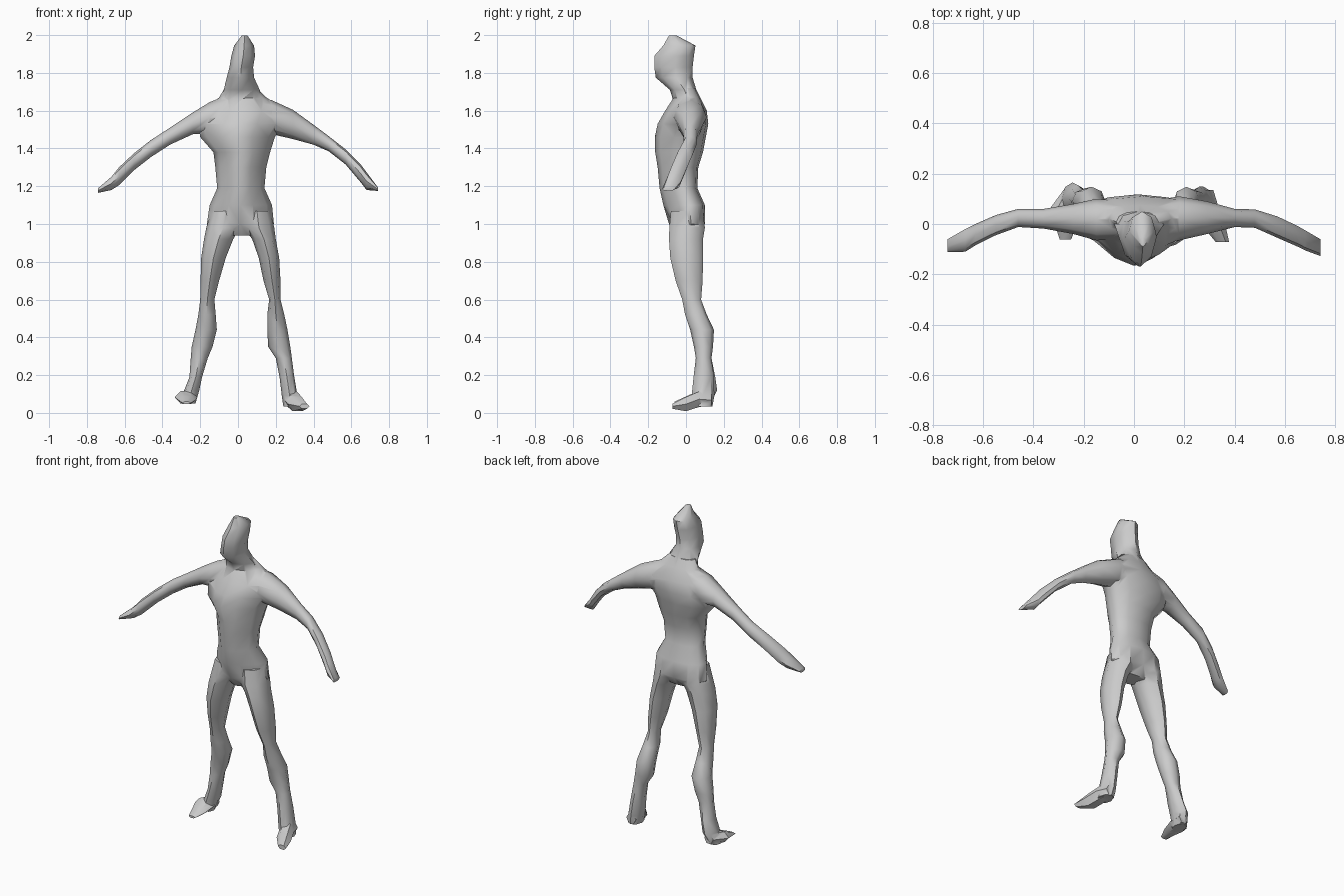
import bpy, bmesh, math


def spow(v, p):
    return math.copysign(abs(v) ** p, v)


def loft(name, axis, rings, n=8, e_low=2.0, e_high=2.0, mid=0.5):
    """Skin rings (pos, a0, a1, b0, b1): bounds of each section across an axis.
    e_low / e_high set how pointed or boxy the low-b and high-b halves are."""
    bm = bmesh.new()
    loops = []
    for pos, a0, a1, b0, b1 in rings:
        ac, ar = (a0 + a1) / 2, (a1 - a0) / 2
        bc = b0 + (b1 - b0) * mid
        loop = []
        for i in range(n):
            t = 2 * math.pi * i / n
            c, s = math.cos(t), math.sin(t)
            e = e_low if s < 0 else e_high
            a = ac + ar * spow(c, 2 / e) if abs(c) > 1e-6 else ac
            b = bc + ((b1 - bc) if s > 0 else (bc - b0)) * (spow(s, 2 / e) if abs(s) > 1e-6 else 0)
            co = {'z': (a, b, pos), 'x': (pos, a, b), 'y': (a, pos, b)}[axis]
            loop.append(bm.verts.new(co))
        loops.append(loop)
    for p, q in zip(loops, loops[1:]):
        for i in range(n):
            j = (i + 1) % n
            bm.faces.new((p[i], p[j], q[j], q[i]))
    bm.faces.new(loops[0][::-1])
    bm.faces.new(loops[-1])
    bmesh.ops.recalc_face_normals(bm, faces=bm.faces)
    me = bpy.data.meshes.new(name)
    bm.to_mesh(me)
    bm.free()
    ob = bpy.data.objects.new(name, me)
    bpy.context.collection.objects.link(ob)
    return ob


# Torso: wedge-shaped front, flatter back
body = loft("body", 'z', [
    (0.94, -0.07, 0.11, -0.05, 0.06),
    (1.00, -0.165, 0.19, -0.09, 0.10),
    (1.10, -0.15, 0.18, -0.12, 0.10),
    (1.19, -0.11, 0.14, -0.14, 0.06),
    (1.30, -0.12, 0.15, -0.15, 0.065),
    (1.38, -0.13, 0.17, -0.163, 0.09),
    (1.46, -0.20, 0.195, -0.165, 0.105),
    (1.53, -0.21, 0.24, -0.15, 0.118),
    (1.60, -0.18, 0.26, -0.11, 0.11),
    (1.67, -0.10, 0.15, -0.065, 0.075),
    (1.72, -0.07, 0.10, -0.06, 0.05)],
    n=12, e_low=1.45, e_high=2.2, mid=0.62)

parts = []

# Neck and narrow head
parts.append(loft("head", 'z', [
    (1.63, -0.09, 0.13, -0.06, 0.085),
    (1.71, -0.075, 0.115, -0.085, 0.055),
    (1.775, -0.06, 0.085, -0.160, 0.035),
    (1.83, -0.045, 0.08, -0.168, 0.035),
    (1.89, -0.035, 0.09, -0.168, 0.042),
    (1.945, -0.02, 0.085, -0.12, 0.05),
    (1.998, 0.02, 0.05, -0.09, -0.05)],
    n=8, e_low=1.7, mid=0.55))

# Arms, swept outwards and forwards
arm_right = [
    (0.06, -0.06, 0.09, 1.50, 1.68),
    (0.18, -0.065, 0.11, 1.475, 1.655),
    (0.29, -0.04, 0.09, 1.45, 1.605),
    (0.40, -0.012, 0.06, 1.42, 1.525),
    (0.48, -0.015, 0.058, 1.385, 1.465),
    (0.57, -0.055, 0.03, 1.315, 1.395),
    (0.65, -0.09, -0.008, 1.22, 1.315),
    (0.68, -0.105, -0.025, 1.18, 1.275),
    (0.74, -0.127, -0.06, 1.175, 1.195)]
arm_left = [
    (-0.04, -0.06, 0.09, 1.50, 1.69),
    (-0.15, -0.065, 0.10, 1.48, 1.645),
    (-0.24, -0.04, 0.08, 1.475, 1.59),
    (-0.36, -0.018, 0.06, 1.42, 1.51),
    (-0.46, -0.012, 0.06, 1.355, 1.445),
    (-0.55, -0.045, 0.035, 1.285, 1.375),
    (-0.63, -0.085, 0.0, 1.205, 1.30),
    (-0.67, -0.11, -0.02, 1.18, 1.25),
    (-0.74, -0.112, -0.06, 1.165, 1.19)]
for name, rings in (("arm_right", arm_right), ("arm_left", arm_left)):
    parts.append(loft(name, 'x', rings))

# Legs, with knees and calves
leg_right = [
    (1.07, 0.03, 0.17, -0.08, 0.09),
    (0.98, 0.03, 0.192, -0.088, 0.10),
    (0.92, 0.075, 0.20, -0.09, 0.09),
    (0.82, 0.11, 0.218, -0.083, 0.09),
    (0.70, 0.135, 0.225, -0.055, 0.088),
    (0.60, 0.165, 0.225, -0.02, 0.08),
    (0.52, 0.155, 0.245, -0.005, 0.11),
    (0.44, 0.155, 0.262, 0.022, 0.148),
    (0.35, 0.16, 0.277, 0.042, 0.143),
    (0.29, 0.20, 0.285, 0.052, 0.135),
    (0.19, 0.22, 0.298, 0.04, 0.148),
    (0.09, 0.232, 0.315, 0.03, 0.15),
    (0.035, 0.24, 0.325, 0.03, 0.14)]
leg_left = [
    (1.07, -0.14, 0.0, -0.08, 0.09),
    (0.98, -0.168, 0.01, -0.088, 0.10),
    (0.92, -0.18, -0.025, -0.09, 0.09),
    (0.82, -0.195, -0.065, -0.083, 0.09),
    (0.70, -0.198, -0.10, -0.055, 0.088),
    (0.60, -0.20, -0.125, -0.02, 0.08),
    (0.52, -0.21, -0.118, -0.005, 0.11),
    (0.44, -0.225, -0.112, 0.022, 0.148),
    (0.35, -0.245, -0.135, 0.042, 0.143),
    (0.29, -0.25, -0.16, 0.052, 0.135),
    (0.19, -0.257, -0.19, 0.04, 0.155),
    (0.12, -0.285, -0.205, 0.04, 0.165),
    (0.05, -0.30, -0.225, 0.04, 0.13)]
for name, rings in (("leg_right", leg_right), ("leg_left", leg_left)):
    parts.append(loft(name, 'z', rings))

# Flat feet, turned outwards
foot_right = [
    (0.135, 0.25, 0.315, 0.035, 0.10),
    (0.07, 0.24, 0.335, 0.025, 0.12),
    (0.00, 0.265, 0.362, 0.003, 0.09),
    (-0.072, 0.325, 0.378, 0.02, 0.05)]
foot_left = [
    (0.135, -0.28, -0.22, 0.05, 0.12),
    (0.06, -0.335, -0.215, 0.045, 0.12),
    (0.00, -0.315, -0.225, 0.045, 0.09),
    (-0.062, -0.295, -0.25, 0.045, 0.06)]
for name, rings in (("foot_right", foot_right), ("foot_left", foot_left)):
    parts.append(loft(name, 'y', rings, n=6))

# Weld every part into one continuous skin
bpy.context.view_layer.objects.active = body
for part in parts:
    mod = body.modifiers.new("weld_" + part.name, 'BOOLEAN')
    mod.operation, mod.solver, mod.object = 'UNION', 'EXACT', part
    bpy.ops.object.modifier_apply(modifier=mod.name)
    bpy.data.objects.remove(part)

bpy.ops.object.select_all(action='DESELECT')
body.select_set(True)
bpy.ops.object.shade_smooth_by_angle(angle=math.radians(50))
